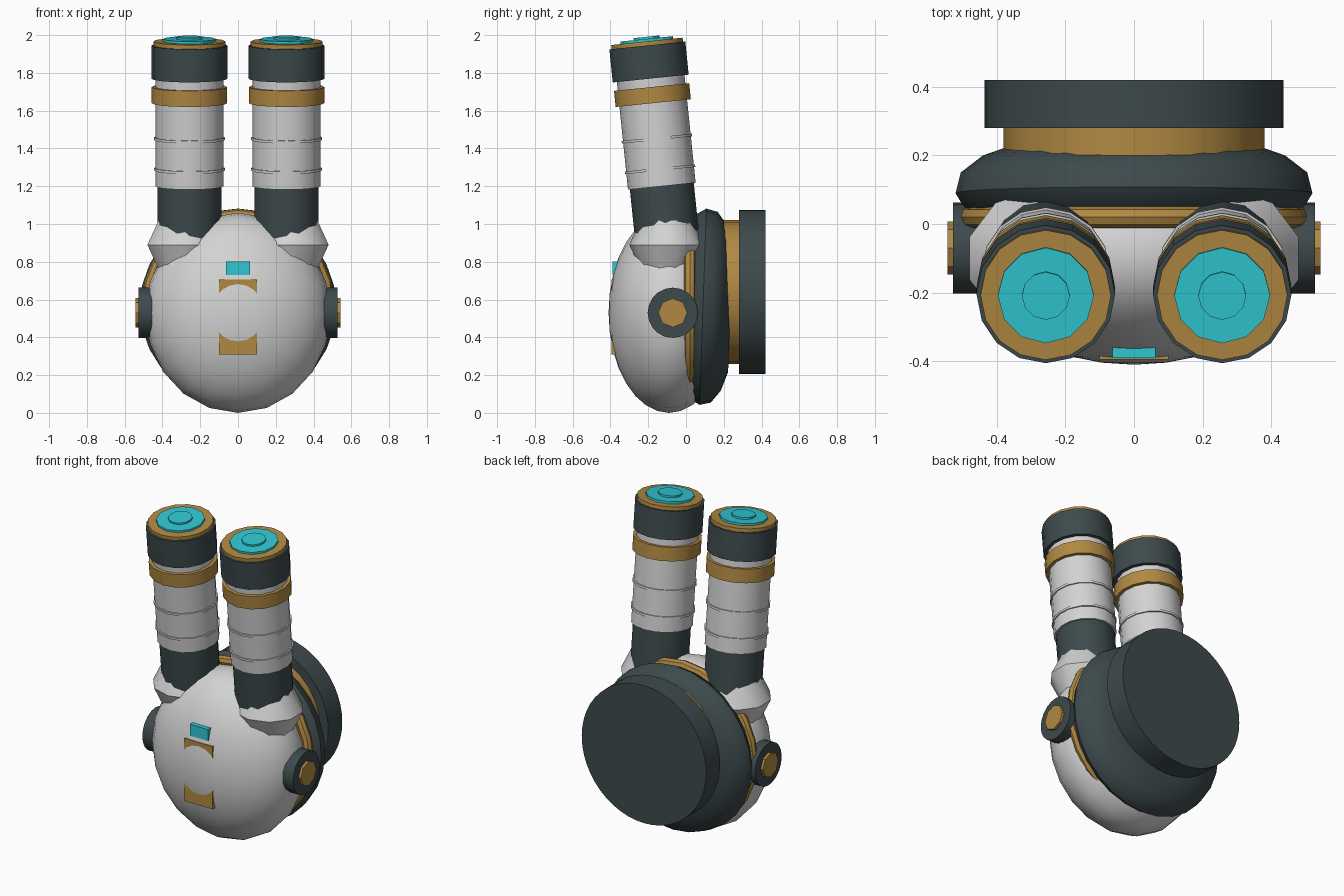
import bpy, bmesh, math
from mathutils import Vector, Matrix

cube = bpy.data.objects.get("Cube")
if cube:
    bpy.data.objects.remove(cube, do_unlink=True)


def material(name, rgb):
    m = bpy.data.materials.new(name)
    m.use_nodes = True
    m.diffuse_color = (*rgb, 1)
    m.node_tree.nodes["Principled BSDF"].inputs["Base Color"].default_value = (*rgb, 1)
    return m


WHITE = material("shell_white", (0.64, 0.65, 0.64))
DARK = material("dark_slate", (0.047, 0.068, 0.072))
GOLD = material("gold", (0.44, 0.25, 0.055))
CYAN = material("cyan_glow", (0.03, 0.57, 0.65))


def finish(name, bm, mat, angle=40):
    bmesh.ops.recalc_face_normals(bm, faces=bm.faces)
    mesh = bpy.data.meshes.new(name)
    bm.to_mesh(mesh)
    bm.free()
    mesh.materials.append(mat)
    obj = bpy.data.objects.new(name, mesh)
    bpy.context.collection.objects.link(obj)
    bpy.ops.object.select_all(action="DESELECT")
    obj.select_set(True)
    bpy.context.view_layer.objects.active = obj
    bpy.ops.object.shade_smooth_by_angle(angle=math.radians(angle))
    return obj


def cylinder(name, start, end, radius, mat, sides=16):
    start, end = Vector(start), Vector(end)
    axis = end - start
    bm = bmesh.new()
    bmesh.ops.create_cone(bm, cap_ends=True, segments=sides, radius1=radius,
                          radius2=radius, depth=axis.length)
    turn = Vector((0, 0, 1)).rotation_difference(axis).to_matrix().to_4x4()
    bm.transform(Matrix.Translation((start + end) / 2) @ turn)
    return finish(name, bm, mat, 30)


def ellipsoid(name, center, radii, mat, segments, rings, turn=Matrix(), angle=40):
    bm = bmesh.new()
    bmesh.ops.create_uvsphere(bm, u_segments=segments, v_segments=rings, radius=1)
    bm.transform(Matrix.Translation(center) @ Matrix.Diagonal((*radii, 1)) @ turn)
    return finish(name, bm, mat, angle)


def box(name, low, high, mat):
    low, high = Vector(low), Vector(high)
    bm = bmesh.new()
    bmesh.ops.create_cube(bm, size=1)
    bm.transform(Matrix.Translation((low + high) / 2) @ Matrix.Diagonal((*(high - low), 1)))
    return finish(name, bm, mat)


def lathe_y(name, profile, center, mat, sides, closed=False, tilt=0):
    """Spin (radius, y) points around the y axis."""
    bm = bmesh.new()
    verts = [bm.verts.new((r, y, 0)) for r, y in profile]
    pairs = list(zip(verts, verts[1:])) + ([(verts[-1], verts[0])] if closed else [])
    edges = [bm.edges.new(p) for p in pairs]
    bmesh.ops.spin(bm, geom=verts + edges, cent=(0, 0, 0), axis=(0, 1, 0),
                   angle=math.tau, steps=sides)
    bmesh.ops.remove_doubles(bm, verts=bm.verts, dist=0.0005)
    bm.transform(Matrix.Translation(center) @ Matrix.Rotation(tilt, 4, "X"))
    return finish(name, bm, mat)


# Front shell, with its pole facing forward
ellipsoid("front_shell", (0, -0.09, 0.53), (0.49, 0.32, 0.53), WHITE, 20, 16,
          Matrix.Rotation(math.pi / 2, 4, "X"), 60)

# Rounded back shell and the gold seam ring
lathe_y("back_shell",
        [(0, 0), (0.42, 0), (0.49, 0.04), (0.52, 0.09), (0.505, 0.15),
         (0.44, 0.2), (0.34, 0.235), (0, 0.235)],
        (0, 0, 0.565), DARK, 28, tilt=-math.radians(2))
ring = [(0.48 + 0.031 * math.cos(a), 0.031 * math.sin(a))
        for a in (math.tau * i / 8 for i in range(8))]
lathe_y("seam_ring", ring, (0, 0.02, 0.57), GOLD, 24, closed=True)

# Back mount and large flat disc
cylinder("back_mount", (0, 0.1, 0.64), (0, 0.3, 0.64), 0.38, GOLD, 28)
cylinder("back_disc", (0, 0.28, 0.64), (0, 0.42, 0.64), 0.435, DARK, 48)

# Face plates, partly sunk into the shell
box("face_plate", (-0.1, -0.395, 0.31), (0.1, -0.3, 0.705), GOLD)
box("face_light", (-0.063, -0.39, 0.73), (0.063, -0.32, 0.802), CYAN)

# Ear sections: name, bottom, top, radius, material, sides
SECTIONS = [
    ("ear_base", 0.9, 1.215, 0.17, DARK, 16),
    ("ear_tube", 1.2, 1.8, 0.18, WHITE, 16),
    ("ear_lower_rib", 1.283, 1.297, 0.187, WHITE, 16),
    ("ear_upper_rib", 1.445, 1.459, 0.187, WHITE, 16),
    ("ear_band", 1.64, 1.725, 0.2, GOLD, 16),
    ("ear_cap", 1.77, 1.945, 0.202, DARK, 16),
    ("ear_rim", 1.93, 1.967, 0.19, GOLD, 16),
    ("ear_light", 1.95, 1.98, 0.14, CYAN, 12),
    ("ear_light_center", 1.97, 1.991, 0.07, CYAN, 12),
]

for side, label in ((1, "left"), (-1, "right")):
    # Tilted ear standing on a faceted socket
    ellipsoid(label + "_ear_socket", (side * 0.28, -0.1, 0.89), (0.21, 0.2, 0.18),
              WHITE, 10, 4, Matrix.Rotation(math.pi if side < 0 else 0, 4, "Z"), 35)
    for name, low, high, radius, mat, sides in SECTIONS:
        ends = [(side * 0.257, -0.128 - 0.103 * (z - 1.2), z) for z in (low, high)]
        cylinder(label + "_" + name, *ends, radius, mat, sides)

    # Round side pods
    cylinder(label + "_side_disc", (side * 0.44, -0.07, 0.53),
             (side * 0.527, -0.07, 0.53), 0.133, DARK, 20)
    cylinder(label + "_side_knob", (side * 0.5, -0.07, 0.53),
             (side * 0.543, -0.07, 0.53), 0.077, GOLD, 8)
